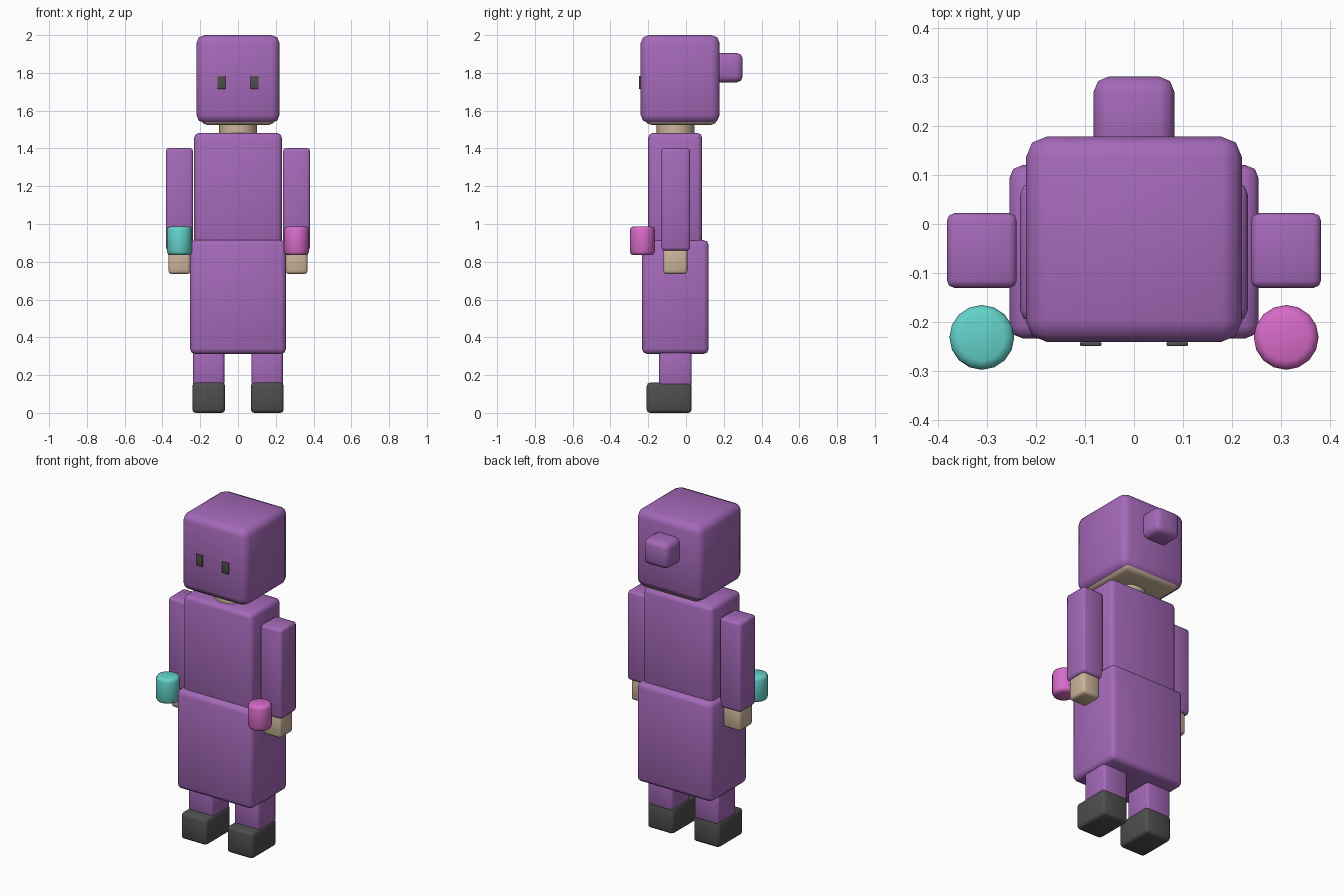
import bpy

if "Cube" in bpy.data.objects:
    bpy.data.objects.remove(bpy.data.objects["Cube"])


def srgb(r, g, b):
    lin = [(c / 255 / 12.92) if c < 10 else ((c / 255 + 0.055) / 1.055) ** 2.4 for c in (r, g, b)]
    return (*lin, 1.0)


def material(name, rgb):
    m = bpy.data.materials.new(name)
    m.diffuse_color = srgb(*rgb)
    m.use_nodes = True
    m.node_tree.nodes["Principled BSDF"].inputs["Base Color"].default_value = m.diffuse_color
    return m


PURPLE = material("purple cloth", (165, 105, 185))
SKIN = material("skin", (203, 181, 155))
DARK = material("dark grey", (78, 78, 78))
TEAL = material("teal", (100, 210, 202))
PINK = material("pink", (215, 107, 200))


def finish(name, mat, bevel):
    ob = bpy.context.object
    ob.name = name
    ob.data.materials.append(mat)
    bpy.ops.object.transform_apply(location=False, rotation=False, scale=True)
    if bevel:
        mod = ob.modifiers.new("rounded edges", 'BEVEL')
        mod.width = bevel
        mod.segments = 2
        mod.limit_method = 'ANGLE'
        mod.angle_limit = 0.7
        bpy.ops.object.modifier_apply(modifier=mod.name)
        bpy.ops.object.shade_smooth_by_angle(angle=0.9)
    return ob


def box(name, x, y, z, mat, bevel=0.02):
    """Rounded box from (min, max) ranges."""
    bpy.ops.mesh.primitive_cube_add(size=1, location=[(a + b) / 2 for a, b in (x, y, z)])
    bpy.context.object.scale = [b - a for a, b in (x, y, z)]
    return finish(name, mat, bevel)


def cylinder(name, loc, r, depth, mat, bevel=0.0):
    bpy.ops.mesh.primitive_cylinder_add(vertices=16, radius=r, depth=depth, location=loc)
    ob = finish(name, mat, bevel)
    bpy.ops.object.shade_smooth_by_angle(angle=0.9)
    return ob


# Head: covering with a skin-coloured head inside, showing underneath
box("head_covering", (-0.22, 0.22), (-0.24, 0.178), (1.535, 2.0), PURPLE, 0.042)
box("head", (-0.195, 0.195), (-0.215, 0.165), (1.525, 1.95), SKIN, 0.03)
box("hair_bun", (-0.082, 0.082), (0.12, 0.30), (1.75, 1.905), PURPLE, 0.03)
cylinder("neck", (0, -0.055, 1.495), 0.1, 0.09, SKIN)

# Body
box("torso", (-0.232, 0.232), (-0.20, 0.085), (0.82, 1.482), PURPLE, 0.025)
box("skirt", (-0.254, 0.254), (-0.233, 0.12), (0.312, 0.915), PURPLE, 0.027)

# Paired parts, each placed around its own centre line
for side, s in (("left", -1), ("right", 1)):
    def span(cx, w):
        return (s * cx - w / 2, s * cx + w / 2)

    box(side + "_eye", span(0.088, 0.043), (-0.249, -0.2395), (1.715, 1.784), DARK, 0.003)
    box(side + "_arm", span(0.31, 0.142), (-0.13, 0.022), (0.86, 1.402), PURPLE, 0.015)
    box(side + "_hand", span(0.31, 0.116), (-0.12, 0.007), (0.735, 0.88), SKIN, 0.016)
    box(side + "_leg", span(0.155, 0.165), (-0.143, 0.03), (0.14, 0.36), PURPLE, 0.015)
    box(side + "_shoe", span(0.155, 0.174), (-0.208, 0.03), (0.0, 0.16), DARK, 0.018)
    cylinder(side + "_held_cup", (s * 0.31, -0.231, 0.911), 0.066, 0.152,
             TEAL if s < 0 else PINK, 0.018)
